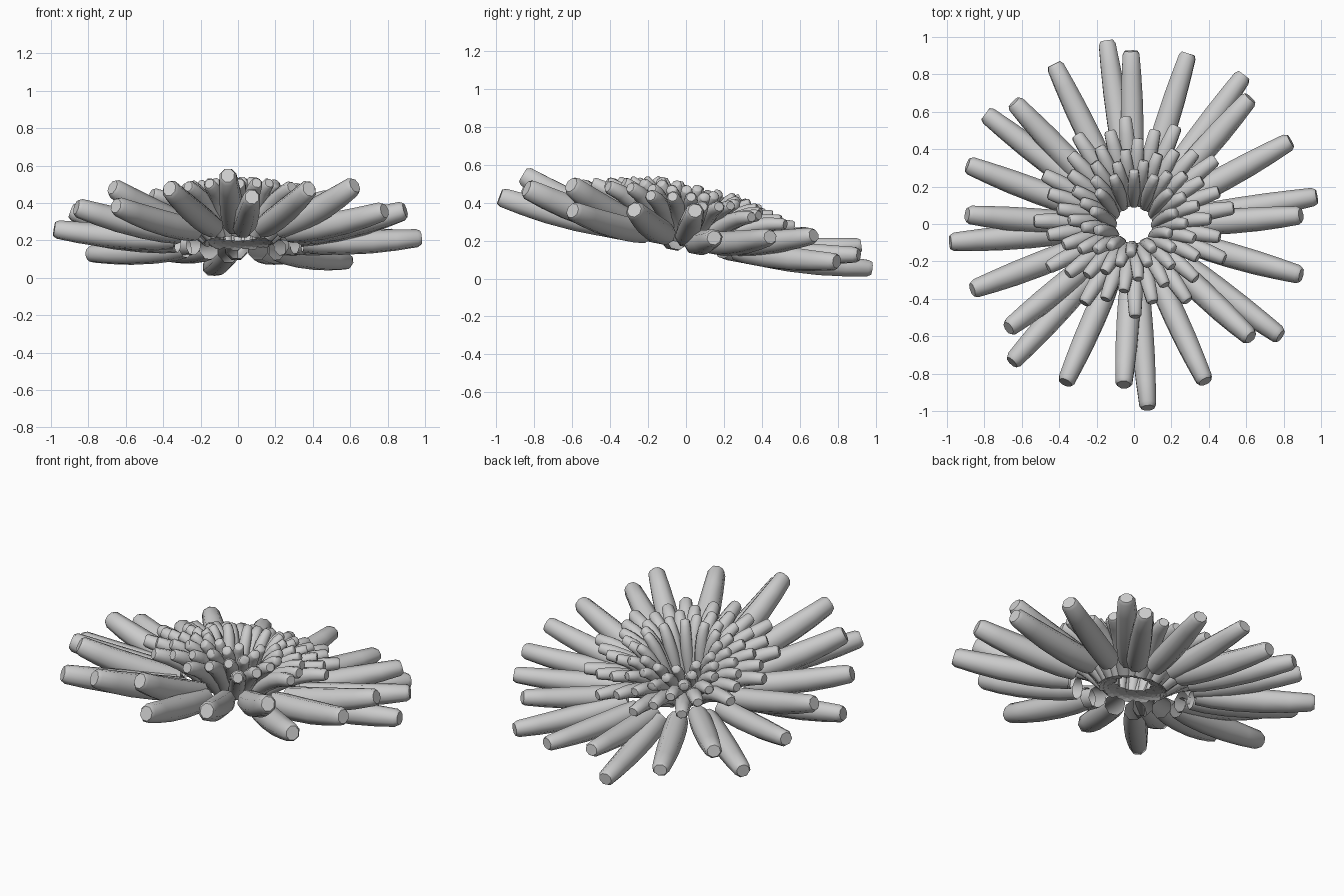
import bpy, bmesh, math
from mathutils import Vector

if "Cube" in bpy.data.objects:
    bpy.data.objects.remove(bpy.data.objects["Cube"])

SIDES = 8
# position along the petal and relative thickness there
PROFILE = [(0, .9), (.15, 1), (.35, 1.02), (.6, .98), (.8, .88), (.97, .76), (1, .58)]


def place(r, h, side, ang):
    """Radial coordinates to world: flower leans, high at the front."""
    x = r * math.cos(ang) - side * math.sin(ang)
    y = r * math.sin(ang) + side * math.cos(ang) + .24 * h + .002
    return Vector((x, y, .243 + h - (.19 + .15 * max(h, 0)) * y))


def add_petal(bm, ang, base, mid, tip, width, thick, capped_base):
    rings = []
    b, m, e = Vector(base), Vector(mid), Vector(tip)
    for t, k in PROFILE:
        c = b * (1 - t) ** 2 + m * 2 * t * (1 - t) + e * t * t
        d = ((m - b) * (1 - t) + (e - m) * t).normalized()
        n = Vector((-d.y, d.x))
        ring = []
        for i in range(SIDES):
            a = 2 * math.pi * (i + .5) / SIDES
            p = c + n * (math.sin(a) * thick * k)
            ring.append(bm.verts.new(place(p.x, p.y, math.cos(a) * width * k, ang)))
        rings.append(ring)
    for lo, hi in zip(rings, rings[1:]):
        for i in range(SIDES):
            j = (i + 1) % SIDES
            bm.faces.new((lo[i], lo[j], hi[j], hi[i]))
    bm.faces.new(rings[-1])
    if capped_base:
        bm.faces.new(rings[0][::-1])


def petal_ring(name, count, start, base, mid, tip, width, thick, capped_base=True):
    bm = bmesh.new()
    for i in range(count):
        ang = math.radians(start + 360 * i / count)
        # petals at the front swing slightly to the left
        ang -= math.radians(5) * max(0, math.cos(ang + math.radians(115)))
        add_petal(bm, ang, base, mid, tip, width, thick, capped_base)
    bmesh.ops.recalc_face_normals(bm, faces=bm.faces)
    mesh = bpy.data.meshes.new(name)
    bm.to_mesh(mesh)
    bm.free()
    obj = bpy.data.objects.new(name, mesh)
    bpy.context.collection.objects.link(obj)
    bpy.ops.object.select_all(action='DESELECT')
    obj.select_set(True)
    bpy.context.view_layer.objects.active = obj
    bpy.ops.object.shade_smooth_by_angle(angle=math.radians(50))


# long outer petals, three staggered rings of eight
petal_ring("outer_petals_low", 8, 8.5, (.35, -.04), (.64, -.05), (.988, 0), .064, .068, False)
petal_ring("outer_petals_middle", 8, 27, (.34, -.03), (.62, -.01), (.94, .065), .064, .068, False)
petal_ring("outer_petals_high", 8, 1, (.33, -.02), (.60, .02), (.893, .125), .064, .068, False)

# short inner petals, rising toward the open centre
for k in range(6):
    f = k / 5
    tip_r, tip_h = .535 - .31 * f, .155 + .095 * f
    base = (.16 - .04 * f, -.035)
    mid = (base[0] + (tip_r - base[0]) * .42, tip_h * .8)
    w = .047 - .013 * f
    petal_ring("inner_petals_%d" % (k + 1), 12, 5 + 11 * k, base, mid,
               (tip_r, tip_h), w, w)
